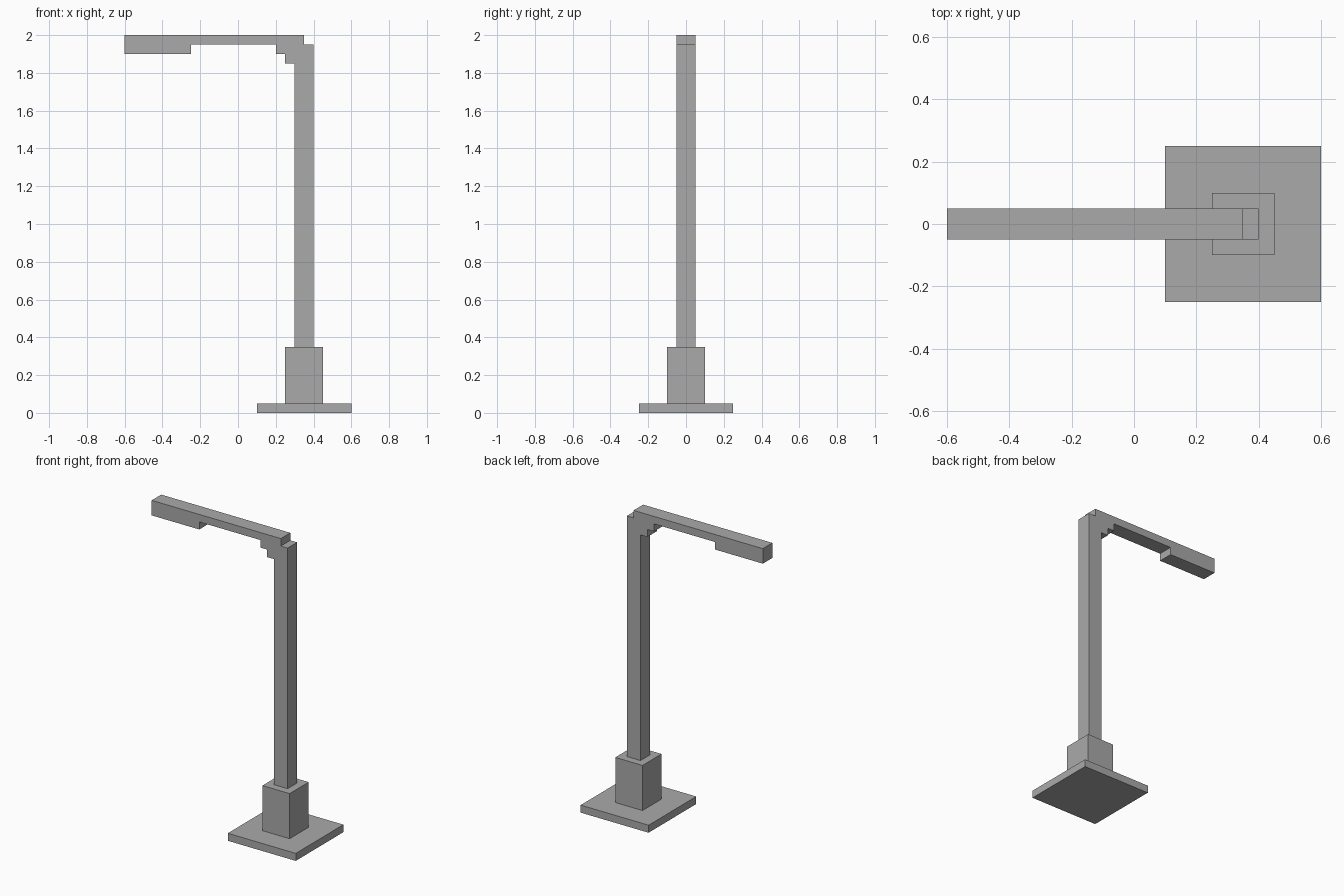
import bpy
import bmesh

cube = bpy.data.objects.get("Cube")
if cube:
    bpy.data.objects.remove(cube, do_unlink=True)

grey = bpy.data.materials.new("grey_metal")
grey.use_nodes = True
colour = (0.4, 0.4, 0.4, 1)
grey.diffuse_color = colour
grey.node_tree.nodes["Principled BSDF"].inputs["Base Color"].default_value = colour

POLE_X = 0.35


def extrude_profile(name, outline, depth):
    """Extrude an (x, z) outline along y, centred on y = 0."""
    bm = bmesh.new()
    front = bm.faces.new([bm.verts.new((x, -depth / 2, z)) for x, z in outline])
    result = bmesh.ops.extrude_face_region(bm, geom=[front], use_keep_orig=True)
    moved = [v for v in result["geom"] if isinstance(v, bmesh.types.BMVert)]
    bmesh.ops.translate(bm, verts=moved, vec=(0, depth, 0))
    bmesh.ops.recalc_face_normals(bm, faces=bm.faces)
    mesh = bpy.data.meshes.new(name)
    bm.to_mesh(mesh)
    bm.free()
    mesh.materials.append(grey)
    obj = bpy.data.objects.new(name, mesh)
    bpy.context.collection.objects.link(obj)
    return obj


def square_block(name, width, bottom, top):
    """Square block centred on the pole axis."""
    left, right = POLE_X - width / 2, POLE_X + width / 2
    extrude_profile(name, [(left, bottom), (right, bottom), (right, top), (left, top)], width)


# Foot of the lamp
square_block("base_plate", 0.5, 0, 0.05)
square_block("base_block", 0.2, 0.05, 0.35)

# Pole, stepped bracket, arm and lamp head as one continuous outline
extrude_profile("pole_and_arm", [
    (0.3, 0.35), (0.4, 0.35), (0.4, 1.95),        # pole
    (0.35, 1.95), (0.35, 2), (-0.6, 2),           # arm top
    (-0.6, 1.9), (-0.25, 1.9), (-0.25, 1.95),     # lamp head
    (0.2, 1.95), (0.2, 1.9), (0.25, 1.9),         # stepped bracket
    (0.25, 1.85), (0.3, 1.85),
], 0.1)
